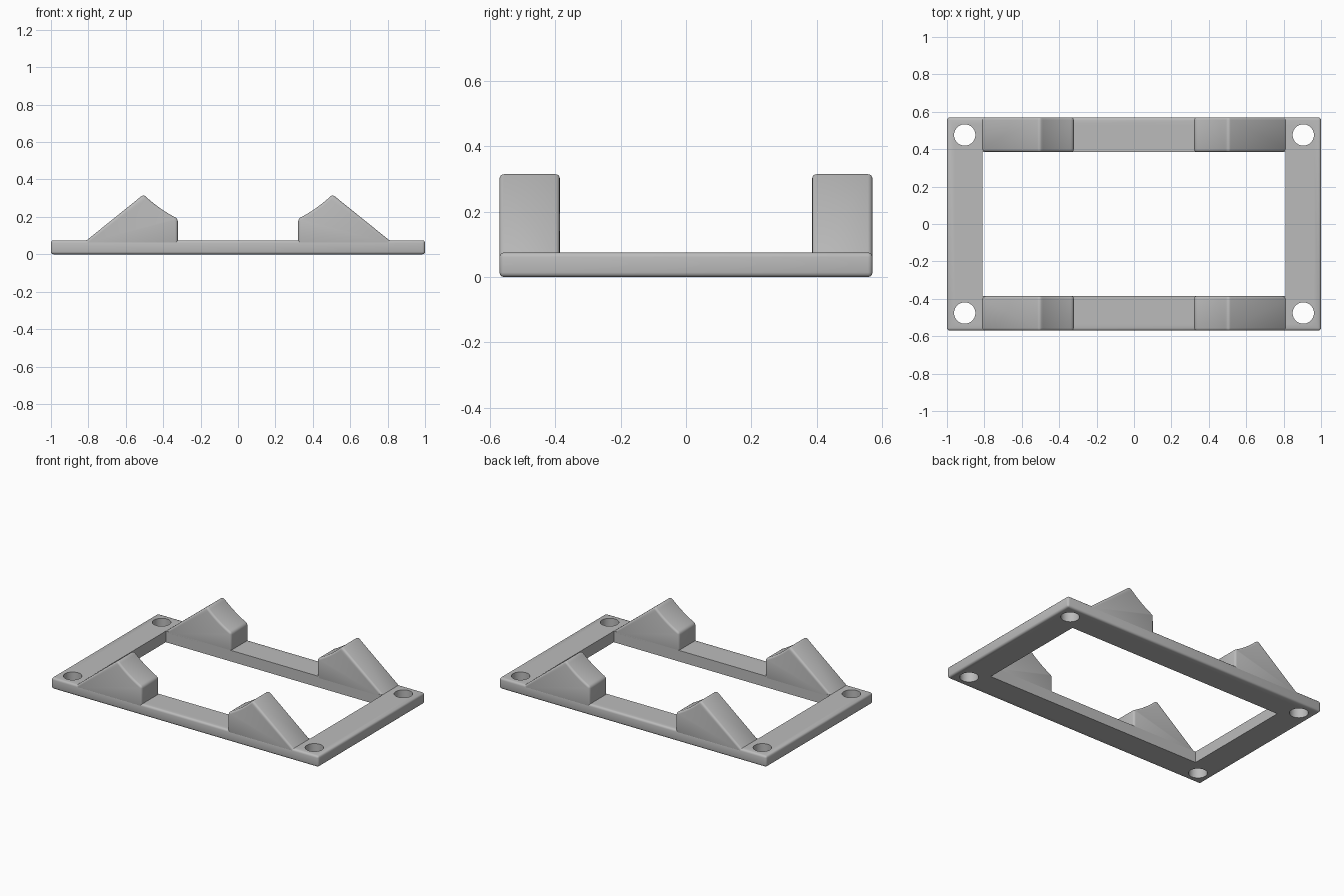
import bpy, bmesh, math
from mathutils import Matrix, Vector

if "Cube" in bpy.data.objects:
    bpy.data.objects.remove(bpy.data.objects["Cube"])

grey = bpy.data.materials.new("plain grey")
grey.use_nodes = True
GREY = (0.5, 0.5, 0.5, 1)
grey.diffuse_color = GREY
grey.node_tree.nodes["Principled BSDF"].inputs["Base Color"].default_value = GREY

HALF_X, HALF_Y, THICK = 1.0, 0.57, 0.075
IN_X, IN_Y = 0.81, 0.385
EDGE = 0.014


def add_object(name, bm):
    bmesh.ops.recalc_face_normals(bm, faces=bm.faces)
    mesh = bpy.data.meshes.new(name)
    bm.to_mesh(mesh)
    bm.free()
    mesh.materials.append(grey)
    obj = bpy.data.objects.new(name, mesh)
    bpy.context.collection.objects.link(obj)
    return obj


def box(bm, sx, sy, sz, z):
    m = Matrix.Translation((0, 0, z)) @ Matrix.Diagonal((sx, sy, sz, 1))
    bmesh.ops.create_cube(bm, size=1, matrix=m)


def activate(obj):
    bpy.ops.object.select_all(action='DESELECT')
    obj.select_set(True)
    bpy.context.view_layer.objects.active = obj


def round_edges(obj):
    bev = obj.modifiers.new("rounded edges", 'BEVEL')
    bev.width, bev.segments = EDGE, 3
    bev.limit_method, bev.angle_limit = 'ANGLE', math.radians(30)
    activate(obj)
    bpy.ops.object.modifier_apply(modifier=bev.name)


# Base plate with rounded outer edges
bm = bmesh.new()
box(bm, 2 * HALF_X, 2 * HALF_Y, THICK, THICK / 2)
frame = add_object("base_frame", bm)
round_edges(frame)

# Cutter: central opening and four screw holes
bm = bmesh.new()
box(bm, 2 * IN_X, 2 * IN_Y, 0.5, 0)
for sx in (-1, 1):
    for sy in (-1, 1):
        bmesh.ops.create_cone(bm, cap_ends=True, segments=48, radius1=0.057,
                              radius2=0.057, depth=0.5,
                              matrix=Matrix.Translation((sx * 0.905, sy * 0.476, 0)))
cutter = add_object("opening_cutter", bm)
cutter.hide_render = True
cut = frame.modifiers.new("openings", 'BOOLEAN')
cut.operation, cut.solver, cut.object = 'DIFFERENCE', 'EXACT', cutter
activate(frame)
bpy.ops.object.modifier_apply(modifier=cut.name)
bpy.data.objects.remove(cutter)
bpy.ops.object.shade_smooth_by_angle(angle=math.radians(35))

# Cradle outline: outer slope, peak, concave arc, inner wall
PEAK_X, WALL_X, ARC_Z, ARC_R = 0.505, 0.322, 0.84, 0.725
outline = [(WALL_X, 0.05), (0.84, 0.05)]
for i in range(11):
    x = PEAK_X + (WALL_X - PEAK_X) * i / 10
    outline.append((x, ARC_Z - math.sqrt(ARC_R ** 2 - x ** 2)))


def cradle(name, sx, sy):
    bm = bmesh.new()
    face = bm.faces.new([bm.verts.new((sx * x, sy * IN_Y, z)) for x, z in outline])
    ext = bmesh.ops.extrude_face_region(bm, geom=[face])
    verts = [v for v in ext["geom"] if isinstance(v, bmesh.types.BMVert)]
    bmesh.ops.translate(bm, verts=verts, vec=Vector((0, sy * (HALF_Y - IN_Y), 0)))
    obj = add_object(name, bm)
    round_edges(obj)
    bpy.ops.object.shade_smooth_by_angle(angle=math.radians(35))


for sx, side in ((1, "left"), (-1, "right")):
    for sy, end in ((-1, "front"), (1, "back")):
        cradle(f"{end}_{side}_cradle", sx, sy)
